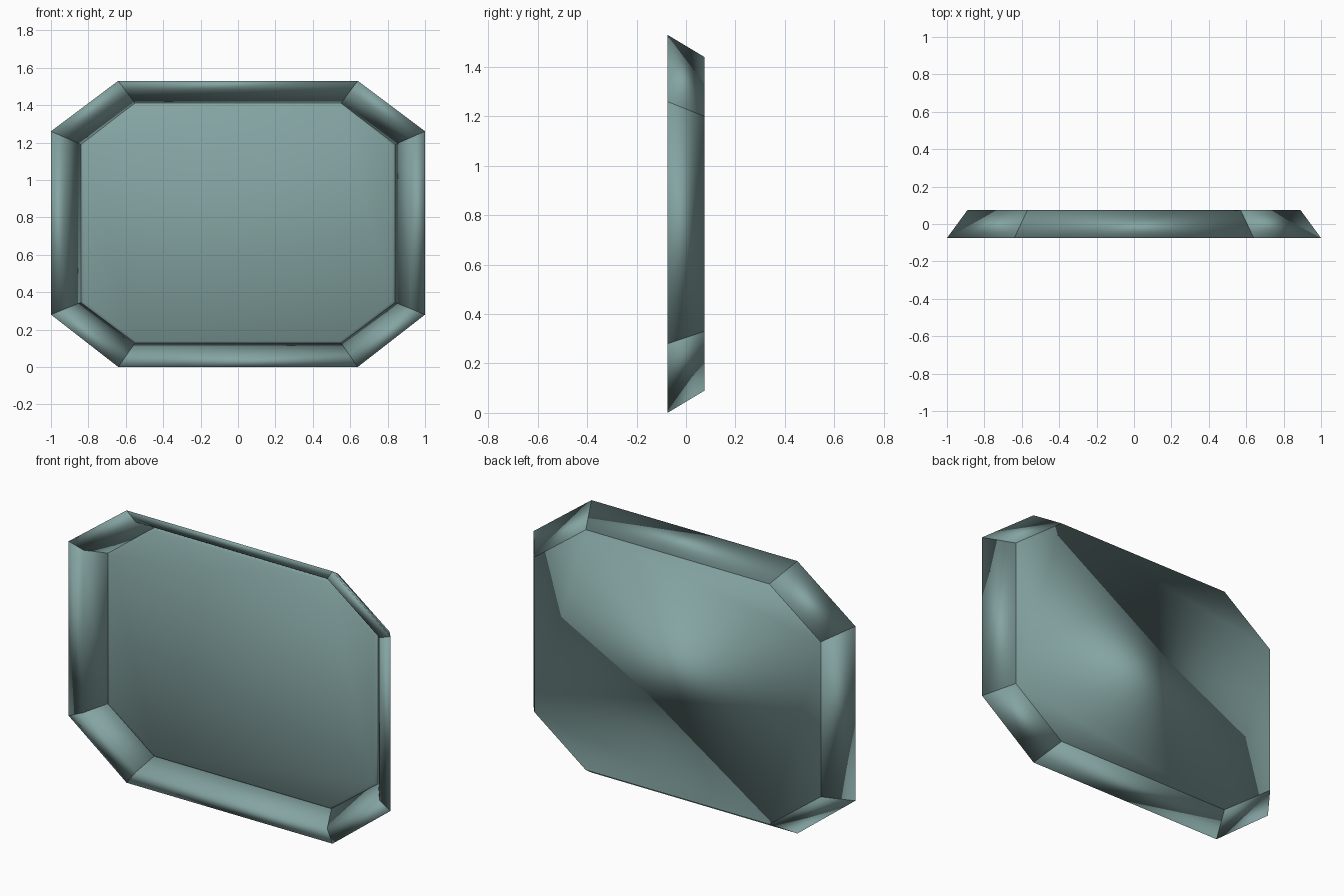
import bpy
import bmesh

if "Cube" in bpy.data.objects:
    bpy.data.objects.remove(bpy.data.objects["Cube"])

# Right-half corners (x, z) of each octagon, from bottom to top
OUTER = [(0.64, 0.00), (1.00, 0.28), (1.00, 1.26), (0.64, 1.53)]
INNER = [(0.55, 0.13), (0.84, 0.345), (0.84, 1.19), (0.55, 1.41)]
BACK = [(0.57, 0.09), (0.89, 0.33), (0.89, 1.20), (0.57, 1.44)]
PANEL = [(0.545, 0.14), (0.82, 0.35), (0.82, 1.18), (0.545, 1.40)]

mat = bpy.data.materials.new("grey_green")
mat.diffuse_color = (0.23, 0.37, 0.36, 1.0)
mat.use_nodes = True
mat.node_tree.nodes["Principled BSDF"].inputs["Base Color"].default_value = mat.diffuse_color


def octagon(half, y):
    """Mirror the right half across x = 0 and place it at depth y."""
    pts = half + [(-x, z) for x, z in reversed(half)]
    return [(x, y, z) for x, z in pts]


def blend(a, b, t):
    return [(p[0] + (q[0] - p[0]) * t, p[1] + (q[1] - p[1]) * t)
            for p, q in zip(a, b)]


def loft(name, a, b):
    """Closed smooth-shaded solid between two outlines of equal length."""
    bm = bmesh.new()
    a = [bm.verts.new(p) for p in a]
    b = [bm.verts.new(p) for p in b]
    n = len(a)
    for i in range(n):
        j = (i + 1) % n
        bm.faces.new((a[i], a[j], b[j], b[i]))
    bm.faces.new(a)
    bm.faces.new(b)
    bmesh.ops.recalc_face_normals(bm, faces=bm.faces)
    mesh = bpy.data.meshes.new(name)
    bm.to_mesh(mesh)
    bm.free()
    mesh.materials.append(mat)
    mesh.shade_smooth()
    obj = bpy.data.objects.new(name, mesh)
    bpy.context.collection.objects.link(obj)
    return obj


# Frame: eight mitred bars, cross-section running from rim to recess to back
profile = [(0.0, -0.075), (0.5, -0.058), (1.0, 0.045)]
rings = [octagon(blend(OUTER, INNER, t), y) for t, y in profile]
rings.append(octagon(BACK, 0.075))
for i in range(8):
    j = (i + 1) % 8
    loft(f"frame_bar_{i + 1}", [r[i] for r in rings], [r[j] for r in rings])

# Back plate: its front face is the recessed panel, flaring to the back outline
loft("back_plate", octagon(PANEL, 0.032), octagon(BACK, 0.075))
